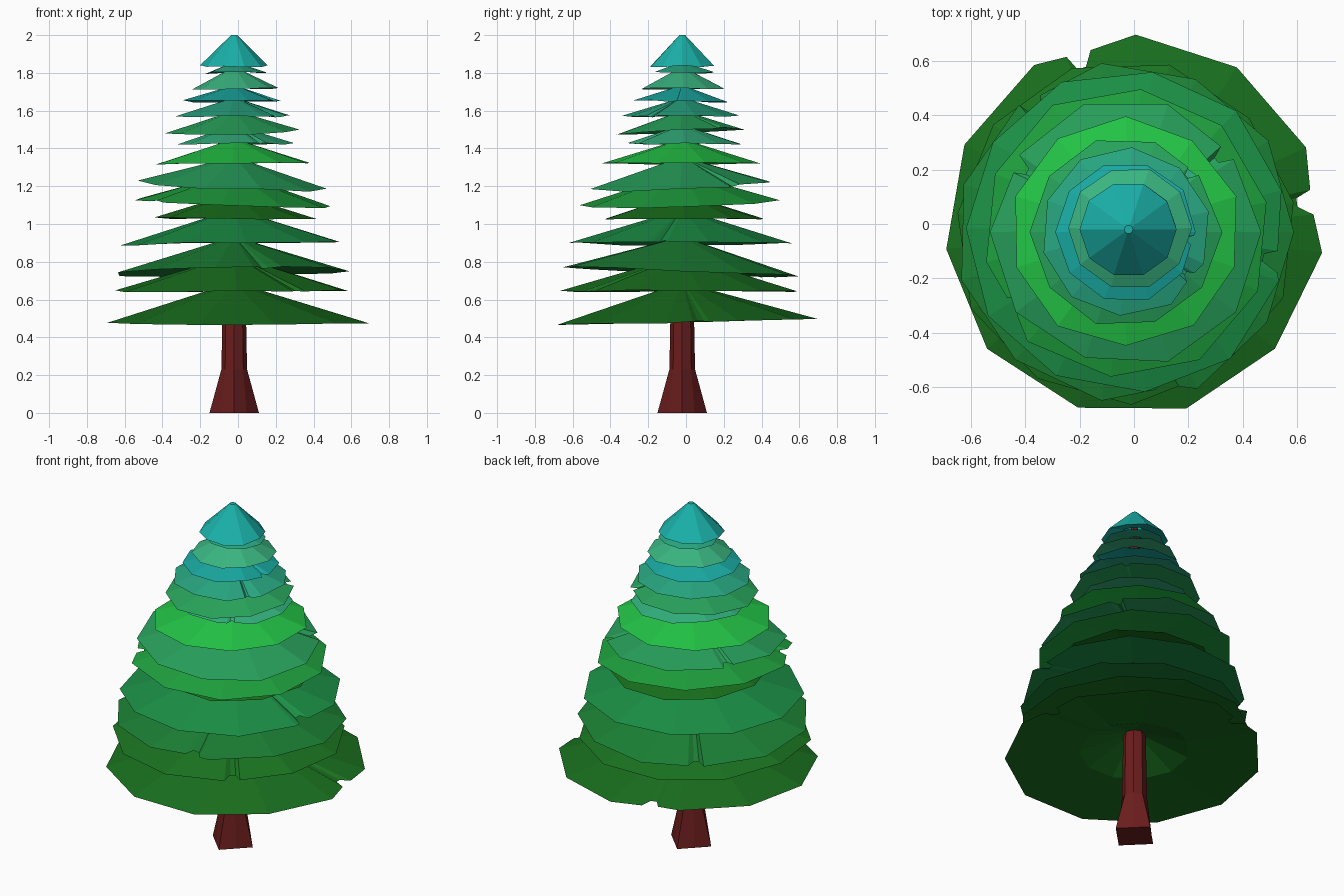
import bpy, bmesh, math, random

if "Cube" in bpy.data.objects:
    bpy.data.objects.remove(bpy.data.objects["Cube"])

random.seed(4)
AXIS = -0.02                    # trunk axis offset


def material(name, hexcode):
    m = bpy.data.materials.new(name)
    rgb = [(int(hexcode[i:i + 2], 16) / 255) ** 2.2 for i in (0, 2, 4)]
    m.diffuse_color = (*rgb, 1)
    m.use_nodes = True
    m.node_tree.nodes["Principled BSDF"].inputs["Base Color"].default_value = m.diffuse_color
    return m


def loft(name, rings, mat):
    """Join rings of points into a closed, flat-shaded skin."""
    bm = bmesh.new()
    loops = [[bm.verts.new(p) for p in ring] for ring in rings]
    for a, b in zip(loops, loops[1:]):
        n = len(a)
        for i in range(n):
            j = (i + 1) % n
            bm.faces.new((a[i], a[j], b[j], b[i]))
    bm.faces.new(loops[0])
    bm.faces.new(loops[-1])
    bmesh.ops.recalc_face_normals(bm, faces=bm.faces)
    me = bpy.data.meshes.new(name)
    bm.to_mesh(me)
    bm.free()
    me.materials.append(mat)
    bpy.context.collection.objects.link(bpy.data.objects.new(name, me))


# Trunk: square flared foot turned 45 degrees, turning into a slim octagon
def trunk_ring(z, r, square=False):
    pts = []
    for i in range(8):
        a = i * math.pi / 4
        k = r * (math.cos(math.pi / 4) if square and i % 2 else 1)
        pts.append((AXIS + k * math.cos(a), AXIS + k * math.sin(a), z))
    return pts


loft("trunk", [trunk_ring(0, 0.131, True), trunk_ring(0.23, 0.068),
               trunk_ring(1.43, 0.045), trunk_ring(1.9, 0.02)],
     material("bark", "6a2222"))


def bough(name, z, r, colour, notches=(), tilt=(0, 0), centre=-0.03,
          rise=None, start=0, sides=10):
    """Thin, slightly tilted cone skirt with broken notches in its rim."""
    rise = rise or 0.29 * r
    step = 360 / sides
    pts = [(start + i * step, random.uniform(1.0, 1.035)) for i in range(sides)]

    def edge(a):                # distance to the straight polygon edge
        rel = (a - start) % step - step / 2
        return math.cos(math.radians(step / 2)) / math.cos(math.radians(rel))

    for a in notches:
        pts = [p for p in pts if abs((p[0] - a + 180) % 360 - 180) > 6]
        pts += [(a - 4, edge(a - 4)), (a - 1, 0.88), (a + 2, 0.88), (a + 4, edge(a + 4))]
    pts.sort(key=lambda p: (p[0] - start + 0.01) % 360)
    jitter = [random.uniform(-0.006, 0.006) for _ in pts]

    def ring(f, dz, rim=False):
        out = []
        for (a, k), j in zip(pts, jitter):
            c, s = math.cos(math.radians(a)), math.sin(math.radians(a))
            q = f * k if rim else f
            mid = AXIS + (centre - AXIS) * f
            out.append((mid + r * q * c, mid + r * q * s,
                        z + dz + (tilt[0] * c + tilt[1] * s + j) * f))
        return out

    t = (0.016 if name == "tree_tip" else 0.035) / r
    loft(name, [ring(t, rise), ring(1, 0, True),
                ring(0.43, rise * 0.2), ring(t, rise * 0.75)],
         material(name, colour))


# Boughs from the ground up: rim height, radius, colour, then any damage or tilt
bough("skirt", .482, .688, "1f6f24", (7, 108), (0, .02), centre=0, start=24, sides=11)
bough("bough_1", .645, .617, "207426", (-54,), start=10, sides=11)
bough("bough_2", .745, .615, "218038", (-75, 126), (.01, -.022), sides=11)
bough("bough_3", .90, .585, "219048", (-11,), (.01, 0), start=15, sides=11)
bough("bough_4", 1.03, .425, "1f7022", centre=-0.01)
bough("bough_5", 1.11, .525, "24a040", (213,), (-.024, .015), start=12)
bough("bough_6", 1.205, .485, "2ca05c", (148, 38), (-.02, .02))
bough("bough_7", 1.32, .415, "28c448", start=18)
bough("bough_8", 1.425, .305, "36b07c", (-60,), centre=-0.01)
bough("bough_9", 1.49, .345, "2ca45c", (42,), (.01, .015))
bough("bough_10", 1.57, .305, "2ca680", (-35,), start=14)
bough("bough_11", 1.65, .255, "1fa8a0", (-7,))
bough("bough_12", 1.715, .222, "3cb480", centre=-0.015, rise=.1)
bough("bough_13", 1.80, .16, "2ca680", centre=-0.01)
bough("tree_tip", 1.835, .175, "20b0a8", centre=-0.02, rise=.165)
